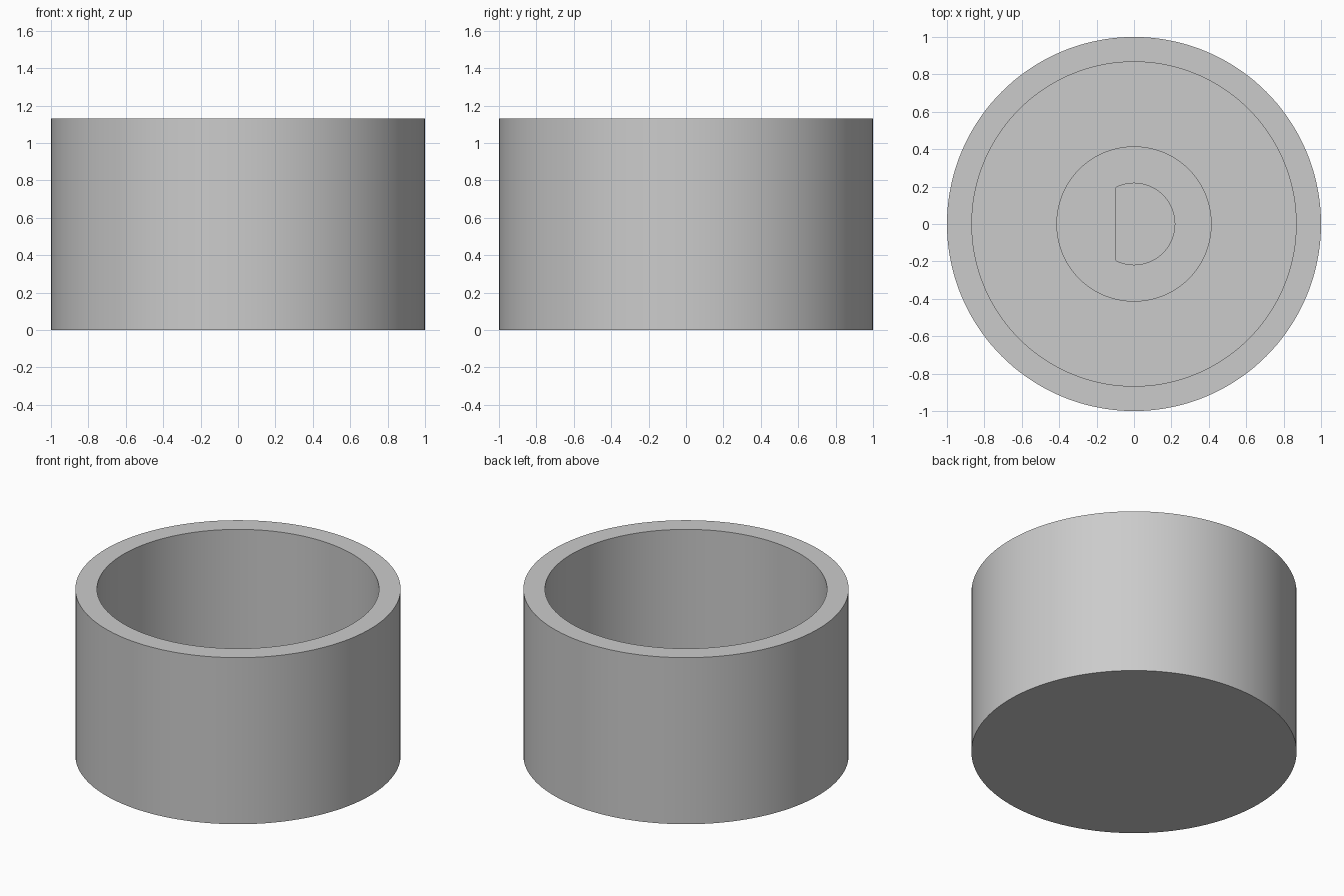
import bpy, bmesh, math

cube = bpy.data.objects.get("Cube")
if cube:
    bpy.data.objects.remove(cube, do_unlink=True)

SEGMENTS = 144
HEIGHT = 1.13
FLOOR = 0.13
BOSS_TOP = 0.5
FLAT = 0.1

grey = bpy.data.materials.new("light grey")
grey.use_nodes = True
colour = (0.6, 0.6, 0.6, 1)
grey.diffuse_color = colour
grey.node_tree.nodes["Principled BSDF"].inputs["Base Color"].default_value = colour


def ring(bm, radius, z, flat=None):
    """Closed loop of vertices, cut straight on the -x side if flat is given."""
    verts = []
    for i in range(SEGMENTS):
        a = math.tau * i / SEGMENTS
        r = radius
        if flat and r * math.cos(a) < -flat:
            r = -flat / math.cos(a)
        verts.append(bm.verts.new((r * math.cos(a), r * math.sin(a), z)))
    return verts


def loft(name, rings):
    """Skin the rings in order and cap the first and last."""
    bm = bmesh.new()
    loops = [ring(bm, *r) for r in rings]
    for low, high in zip(loops, loops[1:]):
        for i in range(SEGMENTS):
            j = (i + 1) % SEGMENTS
            bm.faces.new((low[i], low[j], high[j], high[i]))
    bm.faces.new(loops[0])
    bm.faces.new(loops[-1])
    bmesh.ops.recalc_face_normals(bm, faces=bm.faces)
    mesh = bpy.data.meshes.new(name)
    bm.to_mesh(mesh)
    bm.free()
    mesh.materials.append(grey)
    obj = bpy.data.objects.new(name, mesh)
    bpy.context.collection.objects.link(obj)
    bpy.ops.object.select_all(action='DESELECT')
    obj.select_set(True)
    bpy.context.view_layer.objects.active = obj
    bpy.ops.object.shade_smooth_by_angle(angle=math.radians(30))
    return obj


# Hollow cup with a central boss and a D-shaped shaft socket
loft("knob_body", [
    (1.0, 0), (1.0, HEIGHT),              # outer wall
    (0.867, HEIGHT), (0.867, FLOOR),      # rim and inner wall
    (0.415, FLOOR), (0.415, BOSS_TOP),    # floor and boss
    (0.218, BOSS_TOP, FLAT), (0.218, FLOOR, FLAT),  # socket
])
